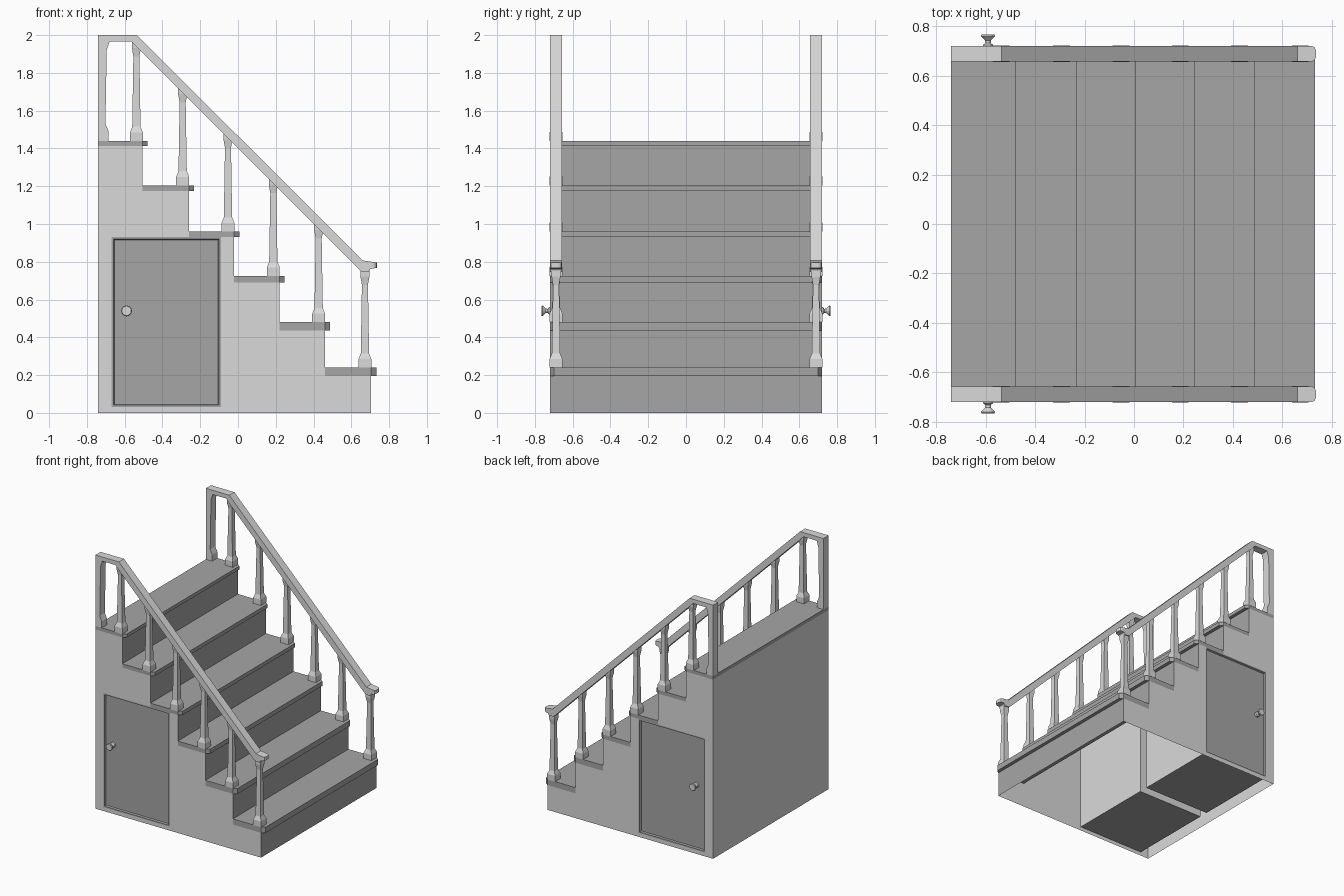
import bpy, bmesh, math
from mathutils import Vector

cube = bpy.data.objects.get("Cube")
if cube:
    bpy.data.objects.remove(cube, do_unlink=True)


def material(name, v):
    m = bpy.data.materials.new(name)
    m.use_nodes = True
    m.diffuse_color = (v, v, v, 1)
    node = next(n for n in m.node_tree.nodes if n.type == 'BSDF_PRINCIPLED')
    node.inputs["Base Color"].default_value = (v, v, v, 1)
    return m


LIGHT = material("light grey", 0.7)
DARK = material("dark grey", 0.38)


def finish(bm, name, *mats, recalc=True):
    if recalc:
        bmesh.ops.recalc_face_normals(bm, faces=bm.faces)
    mesh = bpy.data.meshes.new(name)
    bm.to_mesh(mesh)
    bm.free()
    for m in mats:
        mesh.materials.append(m)
    ob = bpy.data.objects.new(name, mesh)
    bpy.context.collection.objects.link(ob)
    return ob


def prism(points, to3d, lo, hi):
    """Closed solid from a flat outline swept between two depths."""
    bm = bmesh.new()
    face = bm.faces.new([bm.verts.new(to3d(a, b, lo)) for a, b in points])
    new = bmesh.ops.extrude_face_region(bm, geom=[face])["geom"]
    shift = Vector(to3d(0, 0, hi)) - Vector(to3d(0, 0, lo))
    bmesh.ops.translate(bm, vec=shift, verts=[v for v in new if isinstance(v, bmesh.types.BMVert)])
    bmesh.ops.recalc_face_normals(bm, faces=bm.faces)
    return bm


def loft(rings):
    """Skin a stack of equal rings of points and cap both ends."""
    bm = bmesh.new()
    rows = [[bm.verts.new(p) for p in r] for r in rings]
    n = len(rows[0])
    for a, b in zip(rows, rows[1:]):
        for i in range(n):
            j = (i + 1) % n
            bm.faces.new((a[i], a[j], b[j], b[i]))
    bm.faces.new(rows[0])
    bm.faces.new(rows[-1])
    return bm


HALF = 0.72
BACK = -0.74
RISERS = [-0.505, -0.26, -0.02, 0.22, 0.46, 0.705]
TOPS = [1.44, 1.205, 0.96, 0.725, 0.48, 0.24]
UNDERS = [1.413, 1.175, 0.93, 0.69, 0.437, 0.195]
DX0, DX1, DZ0, DZ1 = -0.67, -0.09, 0.03, 0.93

# Hollow stair body, open underneath, with door openings in both sides
bm = bmesh.new()


def quad(pts, mat, normal):
    f = bm.faces.new([bm.verts.new(p) for p in pts])
    f.normal_update()
    if f.normal.dot(Vector(normal)) < 0:
        f.normal_flip()
    f.material_index = mat


xs = sorted([BACK, DX0, DX1] + RISERS)
zs = sorted(set([0, DZ0] + UNDERS))
for x0, x1 in zip(xs, xs[1:]):
    height = next(u for r, u in zip(RISERS, UNDERS) if (x0 + x1) / 2 < r)
    for z0, z1 in zip(zs, zs[1:]):
        in_door = DX0 <= x0 and x1 <= DX1 and DZ0 <= z0 and z1 <= DZ1
        if z1 <= height and not in_door:
            for s in (-1, 1):
                y = s * HALF
                quad([(x0, y, z0), (x1, y, z0), (x1, y, z1), (x0, y, z1)], 0, (0, s, 0))


def cross_wall(x, z0, z1, mat, nx):
    levels = [z for z in zs if z0 <= z <= z1]
    for a, b in zip(levels, levels[1:]):
        quad([(x, -HALF, a), (x, HALF, a), (x, HALF, b), (x, -HALF, b)], mat, (nx, 0, 0))


cross_wall(BACK, 0, UNDERS[0], 0, -1)
for x, top, low in zip(RISERS, UNDERS, UNDERS[1:] + [0]):
    cross_wall(x, low, top, 1, 1)
bmesh.ops.remove_doubles(bm, verts=bm.verts, dist=0.0005)
finish(bm, "stair_body", LIGHT, DARK, recalc=False)

# Treads with clipped nose corners
for i, (x, top, under) in enumerate(zip(RISERS, TOPS, UNDERS)):
    back = BACK if i == 0 else RISERS[i - 1]
    nose = x + 0.027
    half = [(back, HALF), (x, HALF), (nose, HALF - 0.02)]
    outline = half + [(a, -b) for a, b in reversed(half)]
    finish(prism(outline, lambda a, b, d: (a, b, d), under, top), f"tread_{i + 1}", DARK)

# Handrail outline together with its upper end post
RAIL = [(-0.74, 1.44), (-0.685, 1.44), (-0.685, 1.49), (-0.702, 1.53),
        (-0.695, 1.92), (-0.68, 1.967), (-0.565, 1.967), (-0.545, 1.945),
        (0.65, 0.75), (0.69, 0.745), (0.7, 0.762), (0.735, 0.768),
        (0.735, 0.796), (0.66, 0.807), (-0.535, 2.0), (-0.74, 2.0)]
# Baluster shape: half width and height above the tread
FOOT = [(0.034, 0), (0.034, 0.045), (0.022, 0.075)]

for side, s in (("front", -1), ("back", 1)):
    bm = prism(RAIL, lambda a, b, d: (a, d, b), s * 0.656, s * HALF)
    tip = [e for e in bm.edges if all(v.co.x > 0.73 for v in e.verts)
           and abs(e.verts[0].co.y - e.verts[1].co.y) < 0.001]
    bmesh.ops.bevel(bm, geom=tip, offset=0.018, segments=2, profile=0.5, affect='EDGES')
    finish(bm, f"{side}_handrail", LIGHT)

    for i, (x, z) in enumerate(zip(RISERS, TOPS)):
        cx, cy = x - 0.033, s * 0.688
        end = 1.425 - cx
        stack = [(w, z + h) for w, h in FOOT]
        stack += [(0.016, end - 0.075), (0.024, end - 0.03), (0.024, end)]
        rings = [[(cx + w * a, cy + w * b, h) for a, b in ((-1, -1), (1, -1), (1, 1), (-1, 1))]
                 for w, h in stack]
        finish(loft(rings), f"{side}_baluster_{i + 1}", LIGHT)

    # Cupboard box with a framed, recessed door
    box = [(DX0, DZ0), (DX1, DZ0), (DX1, DZ1), (DX0, DZ1)]
    bm = prism(box, lambda a, b, d: (a, d, b), s * 0.035, s * HALF)
    bm.normal_update()
    door = next(f for f in bm.faces if f.normal.y * s > 0.9)
    door.material_index = 1
    for f in bm.faces:
        if f.normal.z < -0.9:
            f.material_index = 1
    bmesh.ops.inset_region(bm, faces=[door], thickness=0.015, depth=0)
    bmesh.ops.inset_region(bm, faces=[door], thickness=0.007, depth=-0.012)
    finish(bm, f"{side}_cupboard_door", LIGHT, DARK)

    # Turned door knob
    turned = [(0.02, 0.7), (0.02, 0.724), (0.011, 0.732), (0.012, 0.742), (0.029, 0.76), (0.025, 0.766)]
    rings = [[(-0.59 + r * math.cos(k * math.pi / 6), s * y, 0.54 + r * math.sin(k * math.pi / 6))
              for k in range(12)] for r, y in turned]
    finish(loft(rings), f"{side}_door_knob", LIGHT)
